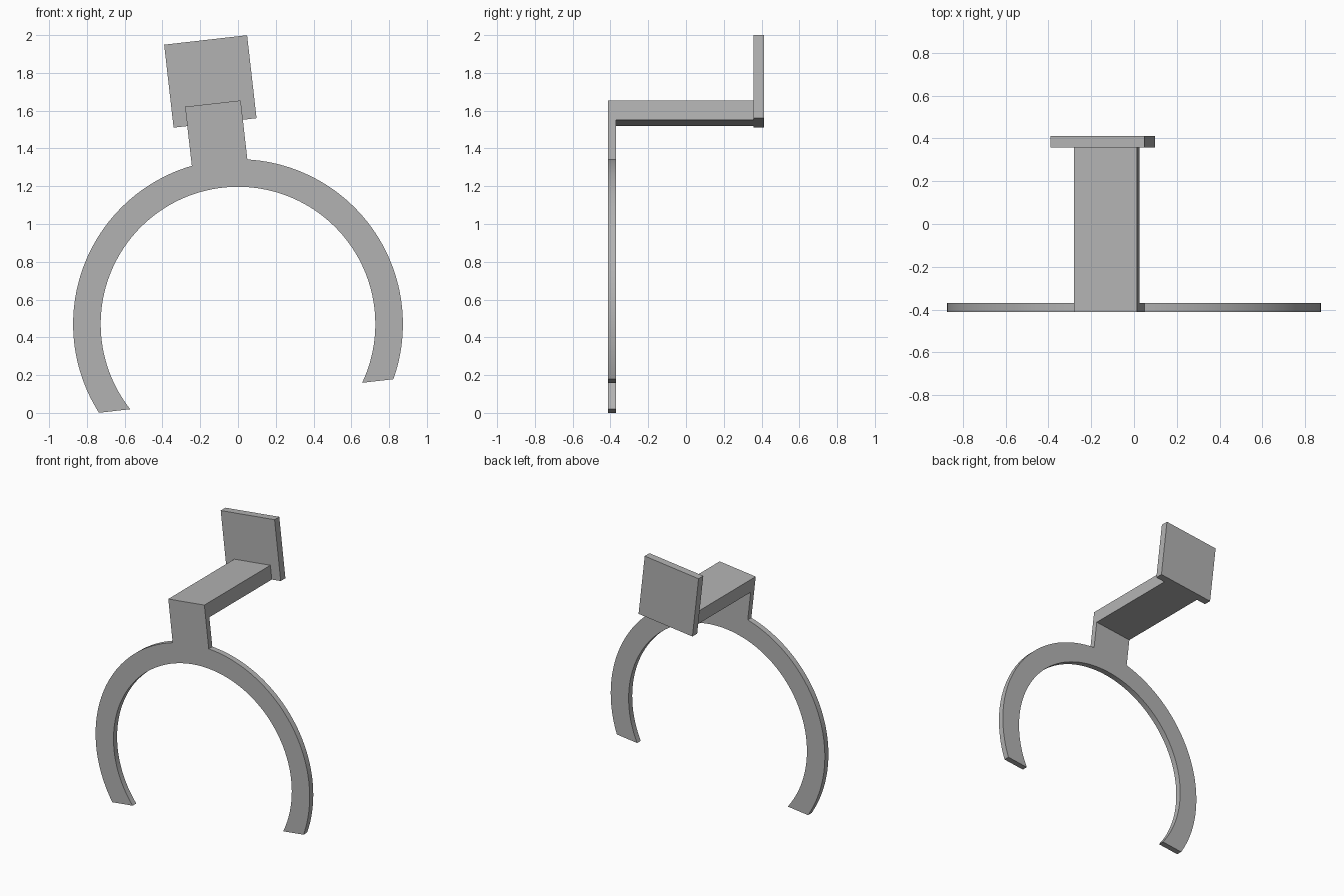
import bpy, bmesh, math

if "Cube" in bpy.data.objects:
    bpy.data.objects.remove(bpy.data.objects["Cube"])

grey = bpy.data.materials.new("plain grey")
grey.use_nodes = True
COLOUR = (0.45, 0.45, 0.45, 1)
grey.diffuse_color = COLOUR
grey.node_tree.nodes["Principled BSDF"].inputs["Base Color"].default_value = COLOUR

TILT = math.radians(-6.5)
CENTRE_Z = 0.47
OUTER, INNER = 0.873, 0.727
CUT = -0.383            # height of the open ends, from the ring centre
STEM = 0.148            # half width of stem and arm
TOP, UNDER = 1.175, 1.072
FRONT, BACK = -0.412, 0.412
RING_BACK, PLATE_FRONT = -0.37, 0.357


def extrude_profile(name, points, y0, y1, caps=True):
    """Extrude an outline in the tilted x-z plane from y0 to y1."""
    bm = bmesh.new()
    near = [bm.verts.new((x, y0, z)) for x, z in points]
    far = [bm.verts.new((x, y1, z)) for x, z in points]
    n = len(points)
    for i in range(n):
        j = (i + 1) % n
        bm.faces.new((near[j], near[i], far[i], far[j]))
    if caps:
        bm.faces.new(near)
        bm.faces.new(far[::-1])
    mesh = bpy.data.meshes.new(name)
    bm.to_mesh(mesh)
    bm.free()
    mesh.materials.append(grey)
    obj = bpy.data.objects.new(name, mesh)
    bpy.context.collection.objects.link(obj)
    obj.location.z = CENTRE_Z
    obj.rotation_euler.y = TILT
    return obj


def arc(radius, a0, a1, steps):
    return [(radius * math.cos(a0 + (a1 - a0) * i / steps),
             radius * math.sin(a0 + (a1 - a0) * i / steps)) for i in range(steps + 1)]


def rectangle(half, low, high):
    return [(-half, low), (half, low), (half, high), (-half, high)]


# Open ring and upright stem, one outline
outer_end = math.asin(CUT / OUTER)
inner_end = math.asin(CUT / INNER)
right_side = arc(OUTER, outer_end, math.acos(STEM / OUTER), 48) + [(STEM, TOP)]
left_side = [(-x, z) for x, z in reversed(right_side)]
inside = arc(INNER, math.pi - inner_end, inner_end, 104)
ring = extrude_profile("open_ring_with_stem", right_side + left_side + inside, FRONT, RING_BACK)

# Arm running back from the stem, open where it joins its neighbours
extrude_profile("arm", rectangle(STEM, UNDER, TOP), RING_BACK, PLATE_FRONT, caps=False)

# Square plate at the back
extrude_profile("back_plate", rectangle(0.221, UNDER, 1.514), PLATE_FRONT, BACK)

# Smooth the curved walls only
bpy.ops.object.select_all(action='DESELECT')
ring.select_set(True)
bpy.context.view_layer.objects.active = ring
bpy.ops.object.shade_smooth_by_angle(angle=math.radians(30))
